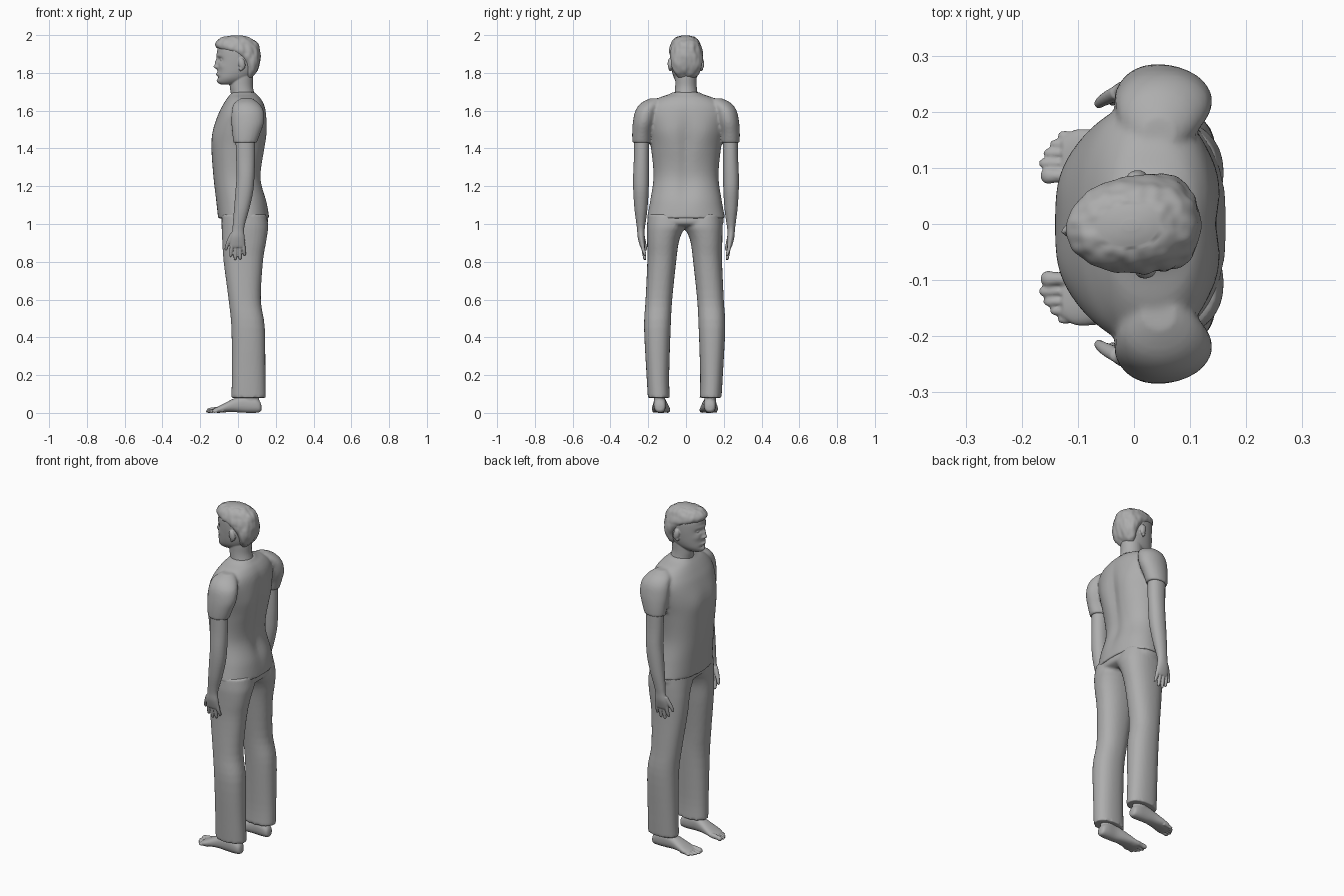
import bpy, bmesh, math
from mathutils import Vector, Matrix, noise

cube = bpy.data.objects.get("Cube")
if cube:
    bpy.data.objects.remove(cube, do_unlink=True)

grey = bpy.data.materials.new("plain grey")
grey.use_nodes = True
grey.diffuse_color = (0.42, 0.42, 0.42, 1)
grey.node_tree.nodes["Principled BSDF"].inputs["Base Color"].default_value = (0.42, 0.42, 0.42, 1)


def spline(rows, steps):
    """Smooth curve through rows of numbers."""
    out = []
    for i in range(len(rows) - 1):
        p0, p1, p2, p3 = (rows[max(0, min(len(rows) - 1, i + k))] for k in (-1, 0, 1, 2))
        for s in range(steps):
            t = s / steps
            out.append([0.5 * (2 * b + (c - a) * t + (2 * a - 5 * b + 4 * c - d) * t * t
                               + (3 * b - a - 3 * c + d) * t ** 3)
                        for a, b, c, d in zip(p0, p1, p2, p3)])
    return out + [list(rows[-1])]


def loft(bm, rows, axis="z", side=1, dy=0, n=32, steps=4, power=2.0):
    """Skin rounded sections (t, a0, a1, b0, b1).
    axis z: a is x, b is y.  axis x: a is y, b is z.  side mirrors y."""
    rings = []
    for t, a0, a1, b0, b1 in spline(rows, steps):
        ring = []
        for k in range(n):
            c, s = math.cos(math.tau * k / n), math.sin(math.tau * k / n)
            a = (a0 + a1) / 2 + (a1 - a0) / 2 * math.copysign(abs(c) ** (2 / power), c)
            b = (b0 + b1) / 2 + (b1 - b0) / 2 * math.copysign(abs(s) ** (2 / power), s)
            p = (a, b, t) if axis == "z" else (t, a, b)
            ring.append(bm.verts.new((p[0], side * p[1] + dy, p[2])))
        rings.append(ring)
    for r0, r1 in zip(rings, rings[1:]):
        for k in range(n):
            bm.faces.new((r0[k], r0[(k + 1) % n], r1[(k + 1) % n], r1[k]))
    bm.faces.new(rings[0])
    bm.faces.new(rings[-1])


def ball(bm, centre, radii, tilt=0):
    m = Matrix.Translation(centre) @ Matrix.Rotation(tilt, 4, "Y") @ Matrix.Diagonal((*radii, 1))
    bmesh.ops.create_uvsphere(bm, u_segments=20, v_segments=12, radius=1, matrix=m)


def sculpt(bm, bumps):
    """Push the surface: (centre, radii, offset)."""
    for centre, radii, offset in bumps:
        for v in bm.verts:
            d = sum(((p - c) / r) ** 2 for p, c, r in zip(v.co, centre, radii))
            if d < 9:
                v.co += Vector(offset) * math.exp(-d)


def finish(bm, name, voxel=0, smooth=3, turn=0):
    if turn:
        bmesh.ops.rotate(bm, verts=bm.verts, cent=(0.02, 0, 0), matrix=Matrix.Rotation(turn, 3, "Z"))
    bmesh.ops.recalc_face_normals(bm, faces=bm.faces)
    me = bpy.data.meshes.new(name)
    bm.to_mesh(me)
    bm.free()
    me.materials.append(grey)
    ob = bpy.data.objects.new(name, me)
    bpy.context.collection.objects.link(ob)
    bpy.ops.object.select_all(action="DESELECT")
    ob.select_set(True)
    bpy.context.view_layer.objects.active = ob
    if voxel:
        mod = ob.modifiers.new("fuse", "REMESH")
        mod.mode, mod.voxel_size, mod.use_smooth_shade = "VOXEL", voxel, True
        mod = ob.modifiers.new("soften", "SMOOTH")
        mod.factor, mod.iterations = 0.5, smooth
        for p in me.polygons:
            p.use_smooth = True
    else:
        bpy.ops.object.shade_smooth_by_angle(angle=math.radians(45))
    return ob


# Shirt: torso with both short sleeves
bm = bmesh.new()
loft(bm, [(1.03, -.105, .166, -.207, .207), (1.12, -.115, .155, -.19, .19),
          (1.25, -.13, .125, -.172, .172), (1.40, -.14, .142, -.185, .185),
          (1.50, -.13, .152, -.205, .205), (1.58, -.105, .15, -.215, .215),
          (1.63, -.08, .14, -.195, .195), (1.665, -.058, .12, -.15, .15),
          (1.685, -.042, .10, -.095, .095), (1.698, -.032, .088, -.068, .068)],
     n=64, steps=6, power=2.25)
sculpt(bm, [((.15, 0, 1.40), (.06, .03, .17), (-.014, 0, 0)),
            ((.13, 0, 1.18), (.06, .05, .10), (-.010, 0, 0))]
       + [((.15, s * .10, 1.47), (.06, .06, .09), (.008, 0, 0)) for s in (-1, 1)]
       + [((-.13, s * .08, 1.47), (.06, .06, .06), (-.006, 0, 0)) for s in (-1, 1)])
for s in (-1, 1):
    loft(bm, [(1.665, .015, .075, .13, .19), (1.64, -.02, .11, .13, .238),
              (1.60, -.033, .135, .15, .268), (1.54, -.035, .138, .165, .281),
              (1.48, -.03, .118, .18, .285), (1.43, -.025, .10, .186, .284)], side=s)
finish(bm, "shirt", 0.008, 3)

# Trousers: hips and two legs
bm = bmesh.new()
loft(bm, [(.985, -.05, .12, -.15, .15), (1.0, -.083, .155, -.195, .195),
          (1.03, -.088, .158, -.198, .198), (1.07, -.085, .145, -.19, .19)], n=48, power=2.3)
for s in (-1, 1):
    loft(bm, [(.08, -.035, .147, .079, .195), (.20, -.033, .145, .082, .202),
              (.45, -.035, .142, .074, .215), (.60, -.05, .121, .066, .207),
              (.80, -.076, .132, .045, .198), (.90, -.083, .148, .032, .199),
              (.95, -.085, .156, .015, .2), (.99, -.087, .16, -.005, .2),
              (1.05, -.085, .15, 0, .195)], side=s, dy=-.007, power=2.25)
finish(bm, "trousers", 0.008, 2)

# Head, neck and ears
bm = bmesh.new()
loft(bm, [(1.738, -.088, -.02, -.022, .022), (1.748, -.104, .02, -.04, .04),
          (1.77, -.110, .06, -.058, .058), (1.80, -.109, .088, -.069, .069),
          (1.84, -.108, .104, -.076, .076), (1.88, -.109, .110, -.080, .080),
          (1.92, -.110, .106, -.080, .080), (1.95, -.102, .094, -.073, .073),
          (1.975, -.08, .07, -.055, .055), (1.99, -.03, .02, -.015, .015)],
     n=80, steps=8, power=2.15)
sculpt(bm, [((-.112, 0, 1.853), (.03, .010, .026), (-.016, 0, 0)),    # nose bridge
            ((-.112, 0, 1.832), (.03, .012, .010), (-.016, 0, 0)),    # nose tip
            ((-.108, 0, 1.793), (.03, .022, .007), (-.010, 0, 0)),    # lips
            ((-.108, 0, 1.775), (.03, .025, .006), (.007, 0, 0)),
            ((-.106, 0, 1.755), (.03, .022, .010), (-.006, 0, 0)),    # chin
            ((-.108, 0, 1.893), (.03, .05, .010), (-.005, 0, 0))]     # brow
       + [((-.10, s * .031, 1.870), (.04, .017, .011), (.012, 0, 0)) for s in (-1, 1)]
       + [((-.115, s * .014, 1.829), (.03, .007, .007), (-.006, 0, 0)) for s in (-1, 1)]
       + [((-.09, s * .045, 1.835), (.04, .018, .016), (-.004, 0, 0)) for s in (-1, 1)])
loft(bm, [(1.655, -.035, .095, -.078, .078), (1.69, -.038, .087, -.062, .062),
          (1.73, -.044, .079, -.057, .057), (1.78, -.045, .08, -.057, .057),
          (1.82, -.03, .075, -.055, .055)])
for s in (-1, 1):
    ball(bm, (.013, s * .084, 1.848), (.018, .013, .031), -.2)        # ear
    ball(bm, (.008, s * .082, 1.823), (.010, .010, .014))             # earlobe
    ball(bm, (-.087, s * .031, 1.870), (.011, .013, .007))            # eye
finish(bm, "head", 0.0035, 2, turn=.09)

# Short cropped hair, wrapping the back and crown
bm = bmesh.new()
loft(bm, [(1.775, .035, .074, -.045, .045), (1.80, .03, .096, -.066, .066),
          (1.84, .022, .113, -.080, .080), (1.88, -.01, .117, -.086, .086),
          (1.905, -.055, .117, -.087, .087), (1.925, -.100, .115, -.087, .087),
          (1.945, -.119, .110, -.082, .082), (1.967, -.114, .094, -.071, .071),
          (1.985, -.092, .068, -.054, .054), (1.995, -.05, .035, -.03, .03),
          (1.999, -.02, .01, -.01, .01)], n=96, steps=8, power=2.15)
bm.normal_update()
for v in bm.verts:
    if v.co.z < 1.992:
        v.co += v.normal * .004 * noise.noise(Vector((v.co.x * 45, v.co.y * 45, v.co.z * 22)))
finish(bm, "hair", turn=.09)

for s, word in ((-1, "left"), (1, "right")):
    # Bare arm with palm, fingers and thumb
    bm = bmesh.new()
    loft(bm, [(1.47, -.014, .09, .194, .275), (1.35, -.010, .09, .195, .276),
              (1.25, -.008, .087, .196, .280), (1.17, -.014, .080, .198, .279),
              (1.08, -.021, .060, .204, .273), (1.01, -.027, .040, .213, .264),
              (.97, -.030, .032, .219, .259), (.93, -.040, .035, .218, .256),
              (.89, -.043, .038, .216, .246), (.875, -.036, .034, .218, .240)],
         side=s, n=32, power=2.1)
    for x, drift, tip in ((-.033, -.006, .825), (-.012, -.003, .808), (.009, .002, .811), (.028, .007, .832)):
        loft(bm, [(z, x + drift * f - r, x + drift * f + r, .231 - .014 * f - r, .231 - .014 * f + r)
                  for z, f, r in ((.895, 0, .010), (.865, .35, .0098), (tip + .012, .85, .0085),
                                  (tip + .003, .97, .006), (tip, 1, .002))],
             side=s, n=14)
    loft(bm, [(.95, -.042, -.014, .222, .248), (.92, -.056, -.028, .215, .240),
              (.89, -.067, -.046, .209, .230), (.868, -.071, -.055, .206, .222),
              (.859, -.066, -.061, .211, .217)], side=s, n=16)
    finish(bm, word + "_arm", 0.0035, 2)

    # Bare foot with ankle and toes
    bm = bmesh.new()
    loft(bm, [(.124, .122, .142, .015, .038), (.115, .106, .158, .004, .062),
              (.085, .100, .165, 0, .085), (.03, .100, .166, .001, .092),
              (-.02, .092, .168, .004, .077), (-.07, .083, .174, .003, .052),
              (-.105, .079, .174, 0, .034), (-.128, .086, .160, .004, .024)],
         axis="x", side=s, dy=-.006, power=2.3)
    loft(bm, [(.03, .01, .115, .104, .163), (.08, .01, .112, .104, .164),
              (.15, .02, .105, .105, .165)], side=s, dy=-.006)
    for y, r, tip in ((.092, .0145, -.166), (.114, .010, -.169), (.132, .0095, -.161),
                      (.148, .009, -.150), (.163, .009, -.136)):
        loft(bm, [(tip + .06, y - r, y + r, .004, .004 + 2 * r),
                  (tip + .03, y - r * .85, y + r * .85, .003, .003 + 1.8 * r),
                  (tip + .012, y - r, y + r, 0, 1.8 * r),
                  (tip + .003, y - r * .7, y + r * .7, .003, 1.4 * r),
                  (tip, y - r * .25, y + r * .25, .006, r)],
             axis="x", side=s, dy=-.006, n=14)
    finish(bm, word + "_foot", 0.0035, 1)
